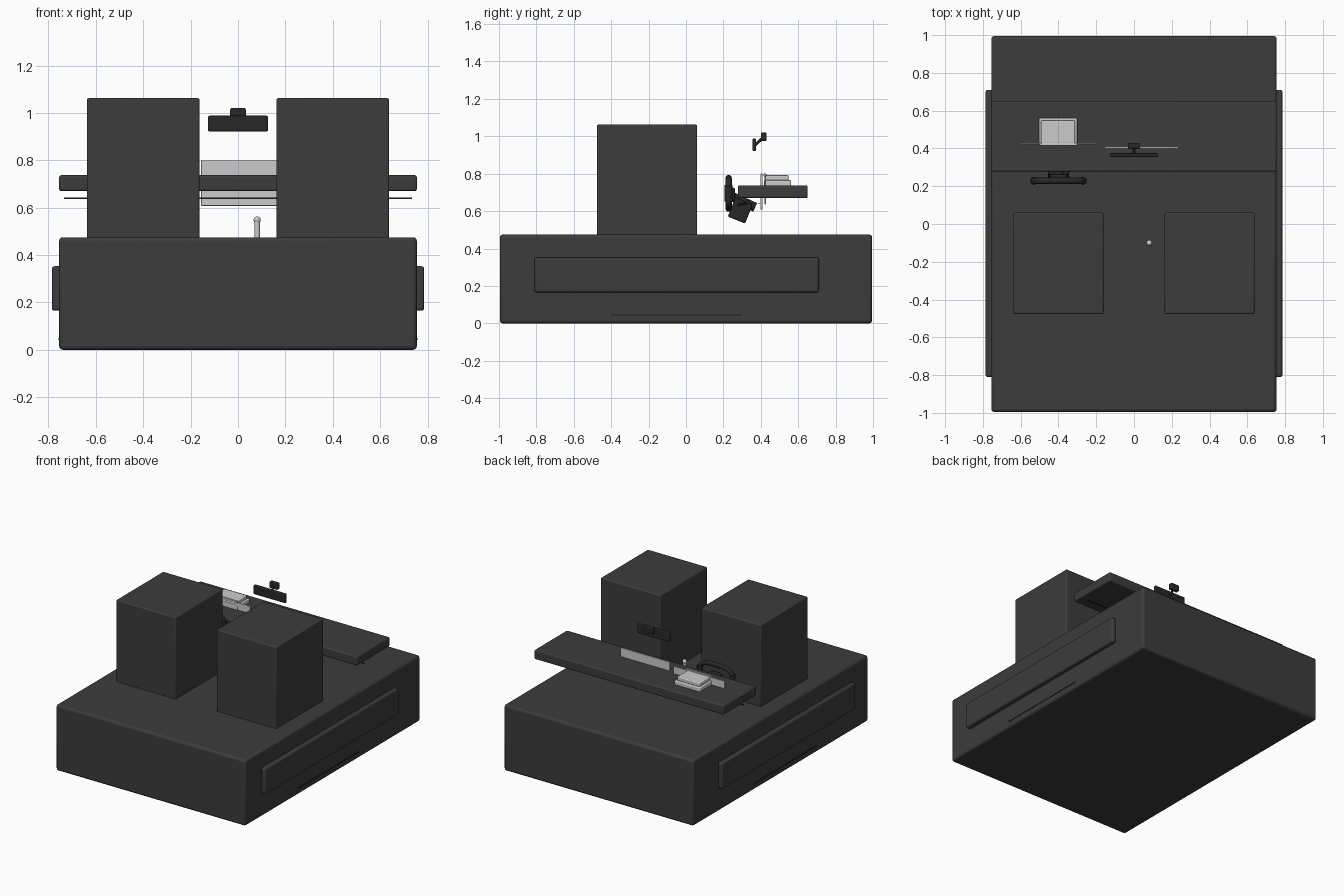
import bpy, math
from mathutils import Vector

if "Cube" in bpy.data.objects:
    bpy.data.objects.remove(bpy.data.objects["Cube"])


def material(name, v):
    m = bpy.data.materials.new(name)
    m.diffuse_color = (v, v, v * 1.04, 1)
    m.use_nodes = True
    m.node_tree.nodes["Principled BSDF"].inputs["Base Color"].default_value = m.diffuse_color
    return m


DARK = material("dark_trim", 0.045)
BLACK = material("black_plastic", 0.02)
LIGHT = material("light_panel", 0.6)


def finish(ob, name, mat):
    ob.name = name
    ob.data.materials.append(mat)
    bpy.ops.object.select_all(action='DESELECT')
    ob.select_set(True)
    bpy.context.view_layer.objects.active = ob
    bpy.ops.object.shade_smooth_by_angle()
    return ob


def box(name, lo, hi, mat=DARK, bevel=0.0, rot_x=0.0):
    lo, hi = Vector(lo), Vector(hi)
    bpy.ops.mesh.primitive_cube_add(size=1, location=(lo + hi) / 2)
    ob = bpy.context.object
    ob.scale = hi - lo
    bpy.ops.object.transform_apply(location=False, rotation=False, scale=True)
    if bevel:
        b = ob.modifiers.new("Bevel", 'BEVEL')
        b.width, b.segments = bevel, 3
    ob.rotation_euler.x = rot_x
    return finish(ob, name, mat)


def rod(name, a, b, r, mat=BLACK):
    a, b = Vector(a), Vector(b)
    bpy.ops.mesh.primitive_cylinder_add(vertices=20, radius=r, depth=(b - a).length, location=(a + b) / 2)
    ob = bpy.context.object
    ob.rotation_euler = (b - a).to_track_quat('Z', 'Y').to_euler()
    return finish(ob, name, mat)


# Floor body with side panels and low sill strips
box("floor_body", (-0.755, -0.995, 0), (0.755, 0.995, 0.475), DARK, 0.016)
for s, side in ((-1, "left"), (1, "right")):
    x0, x1 = sorted((s * 0.74, s * 0.786))
    box(side + "_door_panel", (x0, -0.81, 0.165), (x1, 0.71, 0.353), DARK, 0.012)
    x0, x1 = sorted((s * 0.74, s * 0.758))
    box(side + "_sill_strip", (x0, -0.4, 0.042), (x1, 0.3, 0.05), BLACK)
    # Seats
    x0, x1 = sorted((s * 0.162, s * 0.638))
    box(side + "_seat", (x0, -0.477, 0.46), (x1, 0.06, 1.062), DARK, 0.008)

# Dashboard and the slim strip beneath it
box("dashboard", (-0.755, 0.277, 0.67), (0.755, 0.65, 0.737), DARK, 0.009)
box("dash_light_strip", (-0.735, 0.388, 0.637), (0.735, 0.394, 0.643), BLACK)

# Centre screen
box("centre_screen", (-0.156, 0.398, 0.608), (0.236, 0.41, 0.8), LIGHT, 0.003)

# Instrument cluster: plate, stacked housing, hood lip
box("cluster_plate", (-0.606, 0.421, 0.635), (-0.198, 0.428, 0.79), LIGHT, 0.002)
box("cluster_housing", (-0.504, 0.417, 0.725), (-0.3, 0.562, 0.765), LIGHT, 0.006)
box("cluster_hood", (-0.492, 0.425, 0.762), (-0.312, 0.548, 0.792), LIGHT, 0.006)
box("cluster_rim", (-0.5, 0.415, 0.786), (-0.3, 0.43, 0.8), LIGHT, 0.003)

# Steering wheel: rounded yoke loop with grips, hub and spokes
cx, wy, wz = -0.4, 0.228, 0.695
curve = bpy.data.curves.new("steering_wheel_rim", 'CURVE')
curve.dimensions = '3D'
curve.bevel_depth = 0.017
curve.bevel_resolution = 3
sp = curve.splines.new('POLY')
n = 40
sp.points.add(n - 1)
for i, p in enumerate(sp.points):
    a = math.tau * i / n
    c, s = math.cos(a), math.sin(a)
    p.co = (cx + 0.132 * math.copysign(abs(c) ** 0.6, c), wy,
            wz + 0.082 * math.copysign(abs(s) ** 0.6, s), 1)
sp.use_cyclic_u = True
rim = bpy.data.objects.new("steering_wheel_rim", curve)
curve.materials.append(BLACK)
bpy.context.collection.objects.link(rim)
box("wheel_hub", (-0.445, 0.215, 0.655), (-0.355, 0.262, 0.725), BLACK, 0.01)
for s, side in ((-1, "left"), (1, "right")):
    rod(side + "_wheel_spoke", (cx, 0.235, 0.69), (cx + s * 0.135, wy, 0.69), 0.012)
    rod(side + "_wheel_grip", (cx + s * 0.13, wy, 0.65), (cx + s * 0.13, wy, 0.74), 0.021)
    # Column stalks with end pods
    rod(side + "_stalk", (cx + s * 0.03, 0.27, 0.63), (cx + s * 0.15, 0.325, 0.645), 0.006)
    rod(side + "_stalk_tip", (cx + s * 0.145, 0.323, 0.645), (cx + s * 0.185, 0.328, 0.648), 0.01)

# Steering column
box("steering_column", (-0.455, 0.24, 0.548), (-0.345, 0.34, 0.658), BLACK, 0.008, math.radians(-22))
rod("column_shaft", (cx, 0.24, 0.68), (cx, 0.37, 0.62), 0.025)

# Gear lever
rod("gear_lever", (0.081, -0.1, 0.46), (0.081, -0.1, 0.55), 0.012, LIGHT)
bpy.ops.mesh.primitive_uv_sphere_add(segments=20, ring_count=12, radius=0.015, location=(0.081, -0.1, 0.548))
finish(bpy.context.object, "gear_knob", LIGHT)

# Rear-view mirror with arm and mount
box("rear_view_mirror", (-0.127, 0.355, 0.922), (0.127, 0.375, 0.988), BLACK, 0.006)
rod("mirror_arm", (0, 0.37, 0.955), (0, 0.415, 0.995), 0.008)
box("mirror_mount", (-0.033, 0.4, 0.975), (0.033, 0.43, 1.02), BLACK, 0.006)
